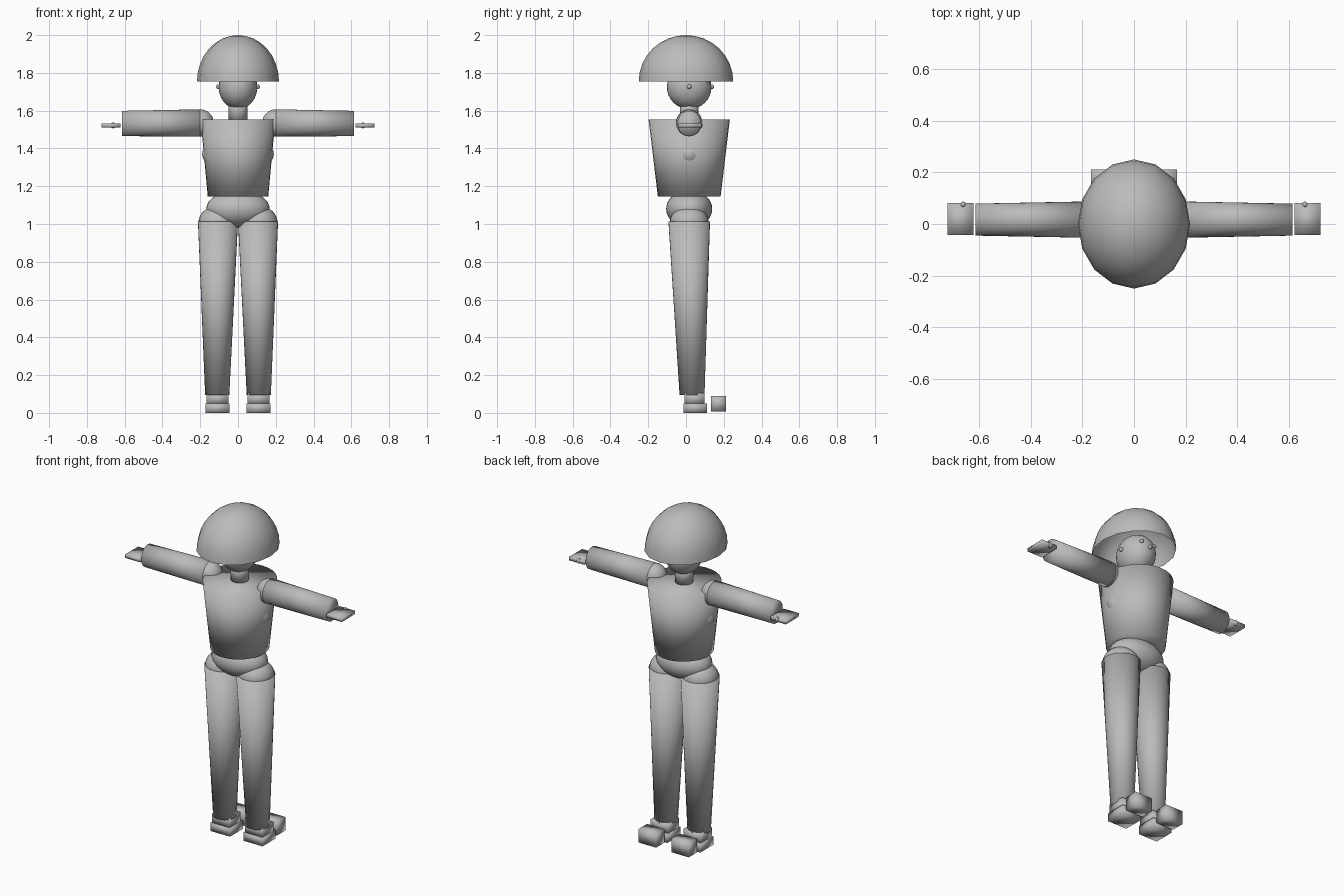
import bpy, bmesh, math
from mathutils import Matrix, Vector

cube = bpy.data.objects.get("Cube")
if cube:
    bpy.data.objects.remove(cube)

grey = bpy.data.materials.new("plain grey")
grey.use_nodes = True
COLOUR = (0.5, 0.5, 0.5, 1)
grey.diffuse_color = COLOUR
grey.node_tree.nodes["Principled BSDF"].inputs["Base Color"].default_value = COLOUR

MID_Y = 0.017   # the body sits slightly off the hat's centre


def finish(name, bm):
    bmesh.ops.recalc_face_normals(bm, faces=bm.faces)
    mesh = bpy.data.meshes.new(name)
    bm.to_mesh(mesh)
    bm.free()
    mesh.materials.append(grey)
    for poly in mesh.polygons:
        poly.use_smooth = True
    obj = bpy.data.objects.new(name, mesh)
    bpy.context.collection.objects.link(obj)
    return obj


def ball(name, centre, radii, segments=32, rings=16, open_below=False):
    bm = bmesh.new()
    bmesh.ops.create_uvsphere(bm, u_segments=segments, v_segments=rings, radius=1)
    if open_below:
        low = [v for v in bm.verts if v.co.z < -0.01]
        bmesh.ops.delete(bm, geom=low, context='VERTS')
    bmesh.ops.transform(bm, matrix=Matrix.LocRotScale(centre, None, radii), verts=bm.verts)
    return finish(name, bm)


def box(name, low, high):
    low, high = Vector(low), Vector(high)
    bm = bmesh.new()
    bmesh.ops.create_cube(bm, size=1)
    bmesh.ops.transform(bm, matrix=Matrix.LocRotScale((low + high) / 2, None, high - low), verts=bm.verts)
    return finish(name, bm)


def tapered(name, start, end, start_radii, end_radii, along_x=False):
    """Closed tube between two elliptical ends, upright or lying along x."""
    bm = bmesh.new()
    loops = []
    for centre, (a, b) in ((start, start_radii), (end, end_radii)):
        loop = []
        for i in range(32):
            t = math.tau * i / 32
            u, v = a * math.cos(t), b * math.sin(t)
            offset = Vector((0, u, v)) if along_x else Vector((u, v, 0))
            loop.append(bm.verts.new(Vector(centre) + offset))
        loops.append(loop)
        bm.faces.new(loop)
    first, second = loops
    for i in range(32):
        j = (i + 1) % 32
        bm.faces.new((first[i], first[j], second[j], second[i]))
    return finish(name, bm)


# Hat and head
ball("hat", (0, 0, 1.755), (0.217, 0.25, 0.245), 16, 16, open_below=True)
ball("head", (0, MID_Y, 1.725), (0.102, 0.118, 0.117))
ball("nose", (0, 0.137, 1.727), (0.012, 0.012, 0.012), 12, 8)
tapered("neck", (0, MID_Y, 1.54), (0, MID_Y, 1.66), (0.05, 0.05), (0.05, 0.05))

# Torso and pelvis
tapered("torso", (0, MID_Y, 1.145), (0, MID_Y, 1.553), (0.16, 0.166), (0.198, 0.215))
ball("chest_core", (0, MID_Y, 1.37), (0.19, 0.1, 0.1))
ball("pelvis", (0, MID_Y, 1.08), (0.168, 0.122, 0.1))

# Paired parts
for side, s in (("left", 1), ("right", -1)):
    ball(side + "_ear", (s * 0.104, MID_Y, 1.727), (0.012, 0.012, 0.012), 12, 8)
    ball(side + "_eye", (s * 0.045, 0.118, 1.757), (0.012, 0.012, 0.012), 12, 8)

    # Arm
    ball(side + "_shoulder", (s * 0.2, MID_Y, 1.535), (0.072, 0.07, 0.072))
    tapered(side + "_arm", (s * 0.2, MID_Y, 1.535), (s * 0.614, MID_Y, 1.532),
            (0.07, 0.072), (0.062, 0.067), along_x=True)
    box(side + "_hand", (s * 0.672 - 0.051, -0.043, 1.511), (s * 0.672 + 0.051, 0.081, 1.532))
    ball(side + "_thumb", (s * 0.662, 0.075, 1.522), (0.012, 0.012, 0.016), 12, 8)

    # Leg
    ball(side + "_hip", (s * 0.107, MID_Y, 1.01), (0.102, 0.102, 0.085))
    tapered(side + "_leg", (s * 0.11, 0.032, 0.095), (s * 0.106, MID_Y, 1.012),
            (0.064, 0.066), (0.106, 0.11))

    # Foot: ankle block, heel block and a separate toe block
    cx = s * 0.109
    box(side + "_ankle", (cx - 0.058, -0.008, 0.045), (cx + 0.058, 0.098, 0.105))
    box(side + "_heel", (cx - 0.064, -0.013, 0), (cx + 0.064, 0.112, 0.05))
    box(side + "_toe", (cx - 0.058, 0.132, 0.008), (cx + 0.058, 0.212, 0.09))
